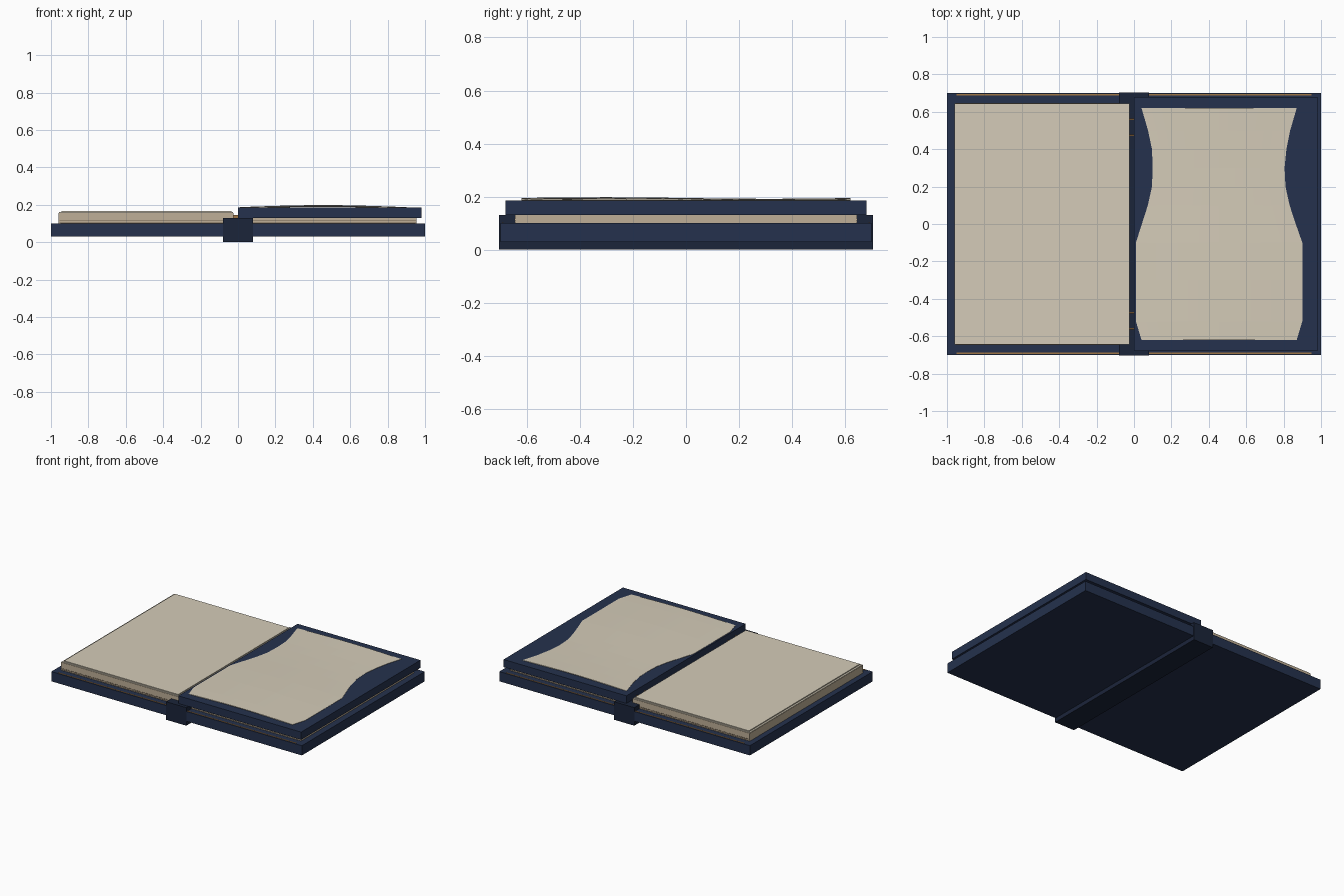
import bpy, bmesh, math

if "Cube" in bpy.data.objects:
    bpy.data.objects.remove(bpy.data.objects["Cube"])


def material(name, rgb):
    m = bpy.data.materials.new(name)
    m.diffuse_color = (*rgb, 1)
    m.use_nodes = True
    m.node_tree.nodes["Principled BSDF"].inputs["Base Color"].default_value = m.diffuse_color
    return m


NAVY = material("navy_cloth", (0.018, 0.031, 0.075))
DARK = material("dark_navy", (0.011, 0.018, 0.042))
PAPER = material("paper", (0.66, 0.60, 0.48))
EDGE = material("page_edge", (0.52, 0.43, 0.31))
LINE = material("page_line", (0.16, 0.12, 0.08))
THREAD = material("thread", (0.35, 0.18, 0.06))


def box(name, x, y, z, mat):
    bm = bmesh.new()
    bmesh.ops.create_cube(bm, size=1)
    for v in bm.verts:
        v.co = [r[0] + (c + 0.5) * (r[1] - r[0]) for c, r in zip(v.co, (x, y, z))]
    me = bpy.data.meshes.new(name)
    bm.to_mesh(me)
    bm.free()
    ob = bpy.data.objects.new(name, me)
    bpy.context.collection.objects.link(ob)
    me.materials.append(mat)
    return ob


# Outer covers and spine
box("left_cover", (-1, -0.01), (-0.7, 0.7), (0.03, 0.10), NAVY)
box("right_cover", (0.01, 1), (-0.7, 0.7), (0.03, 0.10), NAVY)
box("spine", (-0.08, 0.08), (-0.704, 0.704), (0, 0.13), DARK)

# Left page stack with a slightly smaller top leaf
box("left_page_stack", (-0.96, -0.025), (-0.645, 0.645), (0.10, 0.157), EDGE)
box("left_top_leaf", (-0.945, -0.035), (-0.632, 0.632), (0.157, 0.167), PAPER)
box("left_leaf_border", (-0.958, -0.027), (-0.643, 0.643), (0.157, 0.160), PAPER)

# Right page stack and the raised inner cover
box("right_page_stack", (0, 0.955), (-0.645, 0.645), (0.10, 0.13), EDGE)
box("raised_cover", (0, 0.98), (-0.68, 0.68), (0.13, 0.185), NAVY)

# Edge lines, trim strips and binding threads on both ends
for side, s in (("front", -1), ("back", 1)):
    for i, z in enumerate((0.104, 0.112)):
        box(f"{side}_page_line_{i}", (-0.955, 0.952), sorted((s * 0.64, s * 0.6465)),
            (z, z + 0.003), LINE)
    for label, x in (("left", (-0.95, -0.08)), ("right", (0.08, 0.95))):
        box(f"{side}_{label}_trim", x, sorted((s * 0.688, s * 0.694)), (0.098, 0.103), THREAD)
    for i, y in enumerate((0.475, 0.56)):
        box(f"{side}_thread_{i}", (-0.03, 0.005), (s * y - 0.004, s * y + 0.004),
            (0.125, 0.145), THREAD)

# Curved loose sheet: left and right outline sampled along y
OUTLINE = [(-0.62, 0.04, 0.87), (-0.52, 0.01, 0.90), (-0.30, 0.01, 0.90),
           (-0.10, 0.01, 0.90), (0.00, 0.042, 0.865), (0.10, 0.074, 0.832),
           (0.20, 0.096, 0.81), (0.30, 0.10, 0.805), (0.40, 0.096, 0.815),
           (0.50, 0.075, 0.835), (0.62, 0.04, 0.87)]
N = 16
bm = bmesh.new()
rows = []
for y, x0, x1 in OUTLINE:
    crest = 0.008 - 0.003 * math.sin(y * 5)
    rows.append([bm.verts.new((x0 + (x1 - x0) * i / N, y,
                               0.187 + crest * math.sin(math.pi * i / N)))
                 for i in range(N + 1)])
for a, b in zip(rows, rows[1:]):
    for i in range(N):
        bm.faces.new((a[i], a[i + 1], b[i + 1], b[i]))
me = bpy.data.meshes.new("curved_sheet")
bm.to_mesh(me)
bm.free()
sheet = bpy.data.objects.new("curved_sheet", me)
bpy.context.collection.objects.link(sheet)
me.materials.append(PAPER)
mod = sheet.modifiers.new("thickness", "SOLIDIFY")
mod.thickness = 0.004
mod.offset = -1
